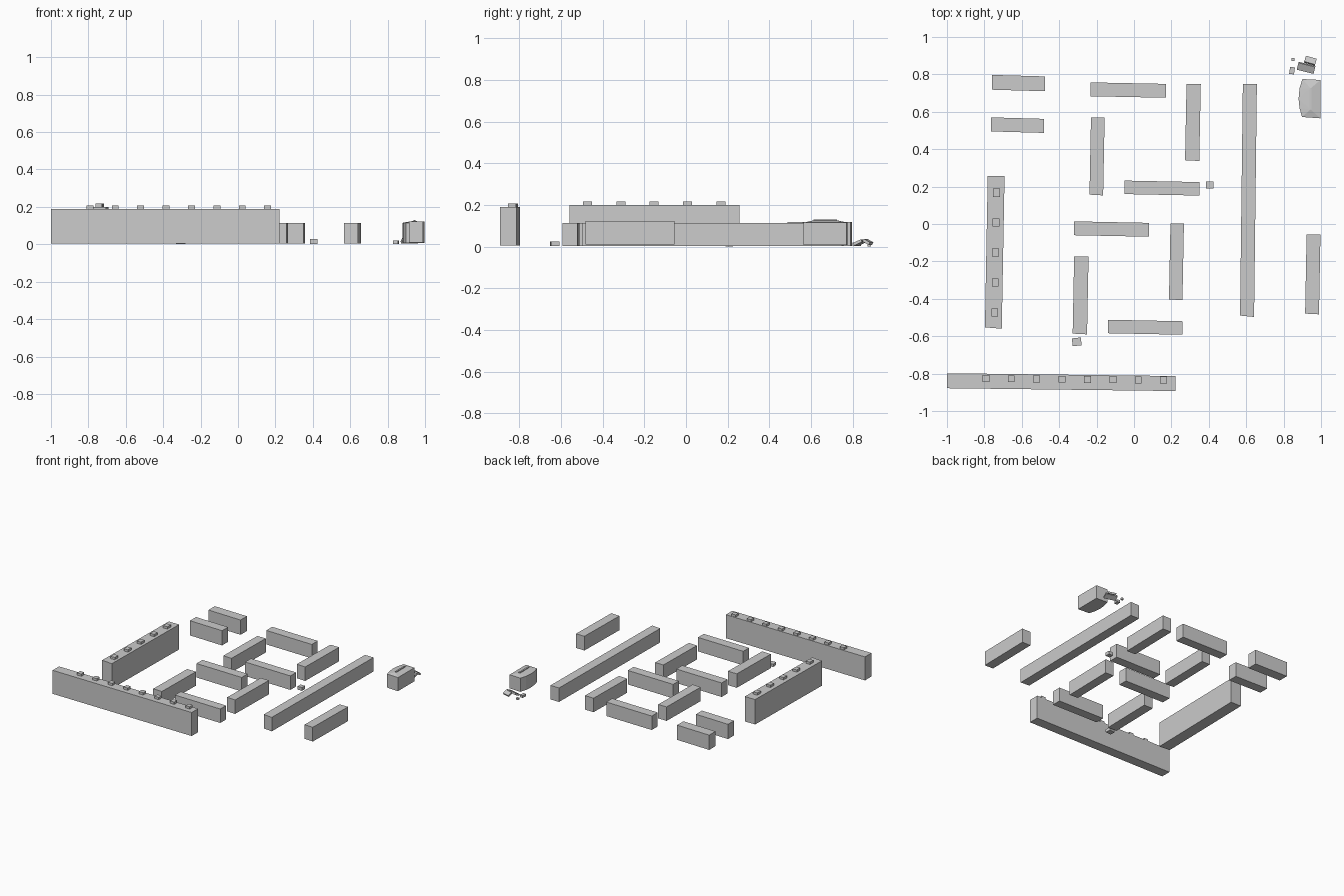
import bpy, bmesh
from math import radians, cos, sin
from mathutils import Matrix

if "Cube" in bpy.data.objects:
    bpy.data.objects.remove(bpy.data.objects["Cube"])


def finish(bm, name):
    bmesh.ops.recalc_face_normals(bm, faces=bm.faces)
    me = bpy.data.meshes.new(name)
    bm.to_mesh(me)
    bm.free()
    ob = bpy.data.objects.new(name, me)
    bpy.context.collection.objects.link(ob)
    return ob


def prism(name, pts, z0, z1):
    """Upright block over an outline; z1 is the flat top."""
    bm = bmesh.new()
    f = bm.faces.new([bm.verts.new((x, y, z0)) for x, y in pts])
    r = bmesh.ops.extrude_face_region(bm, geom=[f])
    for v in r["geom"]:
        if isinstance(v, bmesh.types.BMVert):
            v.co.z = z1
    if f.is_valid is False or len(bm.faces) < len(pts) + 2:
        bm.faces.new([v for v in bm.verts if v.co.z == z0][:len(pts)])
    return finish(bm, name)


def wall(name, x0, x1, y0, y1, z1, z0=0.003, along='x', skew=0.008):
    """Long block, slightly out of square like a hand-placed wall."""
    s = skew
    if along == 'x':
        pts = [(x0, y0 + s), (x1, y0), (x1, y1 - s), (x0, y1)]
    else:
        pts = [(x0, y0 + s / 2), (x1 - s, y0), (x1, y1), (x0 + s, y1)]
    return prism(name, pts, z0, z1)


def block(name, c, size, rz=0, rx=0):
    bm = bmesh.new()
    m = (Matrix.Translation(c) @ Matrix.Rotation(radians(rz), 4, 'Z')
         @ Matrix.Rotation(radians(rx), 4, 'X') @ Matrix.Diagonal((*size, 1)))
    bmesh.ops.create_cube(bm, size=1, matrix=m)
    return finish(bm, name)


# Low walls running left to right
rows = [(-0.76, -0.475, 0.71, 0.797, 0.119), (-0.765, -0.48, 0.487, 0.57, 0.119),
        (-0.232, 0.17, 0.675, 0.757, 0.113), (-0.05, 0.35, 0.152, 0.232, 0.113),
        (-0.32, 0.08, -0.068, 0.014, 0.113), (-0.14, 0.26, -0.592, -0.512, 0.113)]
for i, (x0, x1, y0, y1, z1) in enumerate(rows):
    wall(f"cross_wall_{i + 1}", x0, x1, y0, y1, z1)

# Low walls running front to back
cols = [(-0.238, -0.157, 0.153, 0.57, 0.113), (0.273, 0.357, 0.337, 0.748, 0.113),
        (0.187, 0.267, -0.407, 0.003, 0.113), (-0.328, -0.243, -0.59, -0.175, 0.113)]
for i, (x0, x1, y0, y1, z1) in enumerate(cols):
    wall(f"side_wall_{i + 1}", x0, x1, y0, y1, z1, along='y')
wall("long_wall", 0.567, 0.657, -0.497, 0.748, 0.113, along='y', skew=0.015)
wall("right_wall", 0.915, 0.997, -0.483, -0.055, 0.122, 0.01, along='y')

# Tall walls with battlements
wall("front_tall_wall", -1.0, 0.222, -0.893, -0.798, 0.19, 0.005, skew=0.015)
for i in range(8):
    block(f"front_merlon_{i + 1}", (-0.792 + 0.1358 * i, -0.826 - 0.0013 * i, 0.198),
          (0.037, 0.037, 0.02))
wall("left_tall_wall", -0.797, -0.692, -0.56, 0.257, 0.199, 0.003, along='y', skew=0.015)
for i in range(5):
    block(f"left_merlon_{i + 1}", (-0.745 + 0.0025 * i, -0.473 + 0.16 * i, 0.207),
          (0.036, 0.043, 0.02))

# Loose small bricks
block("loose_brick_right", (0.405, 0.208, 0.014), (0.038, 0.037, 0.026))
block("loose_brick_front", (-0.306, -0.63, 0.014), (0.048, 0.042, 0.023), rz=6)

# Corner hut: bowed left side, low hipped roof with a ridge cap
outline = [(0.898, 0.572), (0.997, 0.565), (0.997, 0.77), (0.9, 0.775),
           (0.885, 0.725), (0.88, 0.67), (0.885, 0.62)]
prism("hut_body", outline, 0.008, 0.115)
bm = bmesh.new()
low = [bm.verts.new((x, y, 0.115)) for x, y in outline]
ridge_f = bm.verts.new((0.944, 0.612, 0.126))
ridge_b = bm.verts.new((0.944, 0.725, 0.126))
bm.faces.new((low[0], low[1], ridge_f))
bm.faces.new((low[1], low[2], ridge_b, ridge_f))
bm.faces.new((low[2], low[3], ridge_b))
for a, b in ((3, 4), (4, 5)):
    bm.faces.new((low[a], low[b], ridge_b))
bm.faces.new((low[5], ridge_f, ridge_b))
for a, b in ((5, 6), (6, 0)):
    bm.faces.new((low[a], low[b], ridge_f))
bm.faces.new(low[::-1])
finish(bm, "hut_roof")
block("hut_ridge_cap", (0.944, 0.668, 0.124), (0.012, 0.113, 0.014))

# Rubble behind the hut: two leaning slabs and two chips
block("rubble_slab_front", (0.92, 0.835, 0.02), (0.093, 0.042, 0.014), rz=-14, rx=25)
block("rubble_slab_back", (0.943, 0.873, 0.023), (0.06, 0.036, 0.014), rz=-16, rx=-28)
block("rubble_chip_large", (0.845, 0.82, 0.011), (0.026, 0.038, 0.018), rz=-8)
block("rubble_chip_small", (0.85, 0.88, 0.008), (0.018, 0.016, 0.014))
